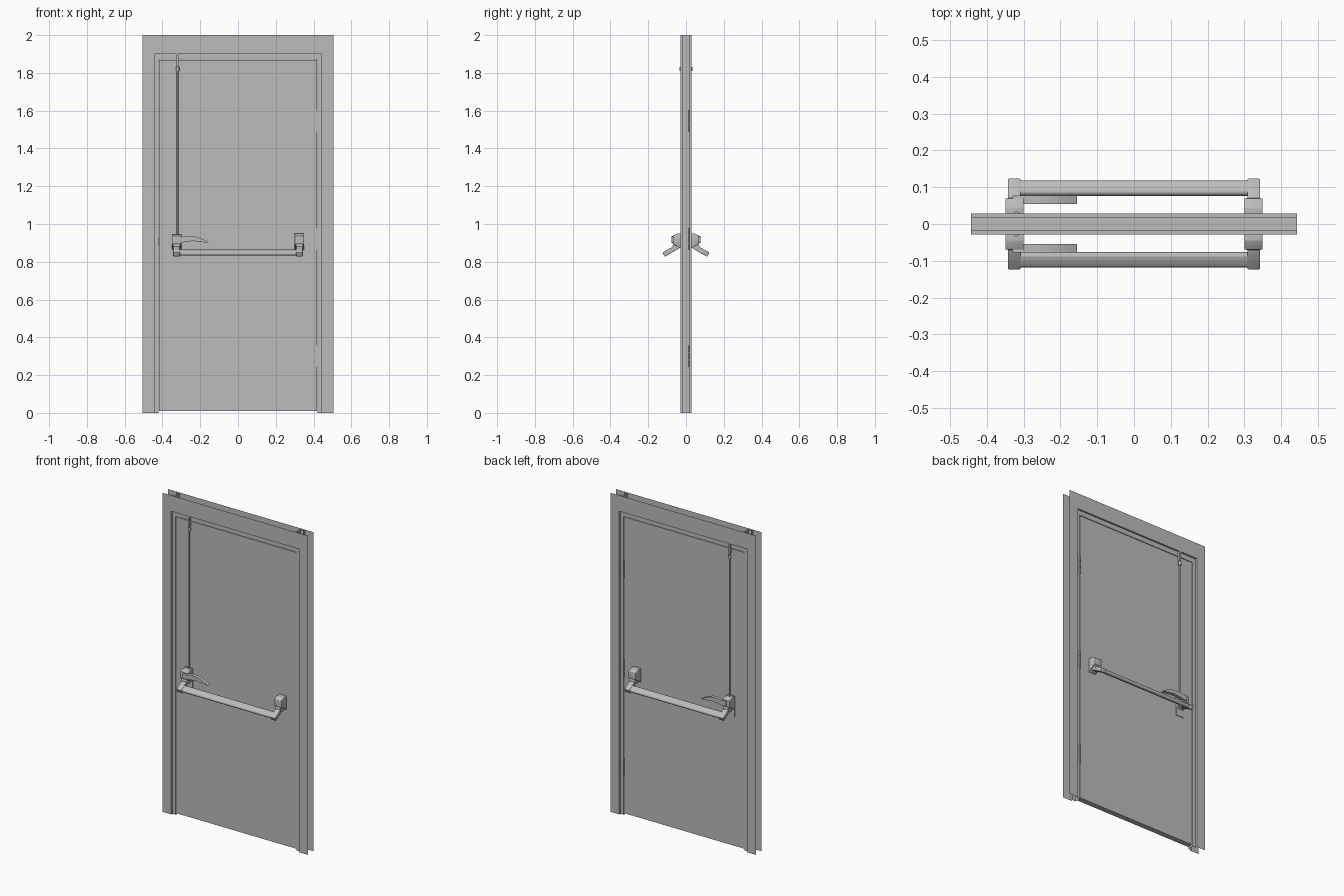
import bpy, bmesh, math
from mathutils import Vector

if "Cube" in bpy.data.objects:
    bpy.data.objects.remove(bpy.data.objects["Cube"])

grey = bpy.data.materials.new("steel_grey")
grey.diffuse_color = (0.5, 0.5, 0.5, 1)
grey.use_nodes = True
grey.node_tree.nodes["Principled BSDF"].inputs["Base Color"].default_value = grey.diffuse_color


def finish(name, bm, smooth=False):
    me = bpy.data.meshes.new(name)
    bm.to_mesh(me)
    bm.free()
    me.materials.append(grey)
    ob = bpy.data.objects.new(name, me)
    bpy.context.collection.objects.link(ob)
    if smooth:
        bpy.context.view_layer.objects.active = ob
        ob.select_set(True)
        bpy.ops.object.shade_smooth_by_angle(angle=math.radians(35))
        ob.select_set(False)
    return ob


def prism(name, pts, axis, a, b, bevel=0.0, smooth=False):
    """Extrude a closed 2D outline along an axis from a to b."""
    def place(p, t):
        return {'X': (t, p[0], p[1]), 'Y': (p[0], t, p[1]), 'Z': (p[0], p[1], t)}[axis]
    bm = bmesh.new()
    lo = [bm.verts.new(place(p, a)) for p in pts]
    hi = [bm.verts.new(place(p, b)) for p in pts]
    bm.faces.new(lo)
    bm.faces.new(hi)
    for i in range(len(pts)):
        j = (i + 1) % len(pts)
        bm.faces.new((lo[i], lo[j], hi[j], hi[i]))
    bmesh.ops.recalc_face_normals(bm, faces=bm.faces)
    if bevel:
        bmesh.ops.bevel(bm, geom=bm.edges[:], offset=bevel, segments=2, affect='EDGES', profile=0.5)
    return finish(name, bm, smooth or bevel > 0)


def box(name, x, y, z, bevel=0.0):
    y = sorted(y)
    return prism(name, [(x[0], y[0]), (x[1], y[0]), (x[1], y[1]), (x[0], y[1])], 'Z', *z, bevel)


def rod(name, x, y, z0, z1, r, n=16):
    pts = [(x + r * math.cos(2 * math.pi * i / n), y + r * math.sin(2 * math.pi * i / n)) for i in range(n)]
    return prism(name, pts, 'Z', z0, z1, smooth=True)


# Folded sheet steel frame: face plate, rebate step, inner lining, mirrored front to back
OUT, MID, INN = 0.505, 0.443, 0.42
D, S = 0.029, 0.018
for side, sgn in (("left", -1), ("right", 1)):
    prof = [(OUT, -D), (MID, -D), (MID, -S), (INN, -S), (INN, S), (MID, S), (MID, D), (OUT, D)]
    bm = bmesh.new()
    rows = [[bm.verts.new((sgn * x, y, z)) for x, y in prof] for z in (0, 2)]
    for i in range(len(prof) - 1):
        f = [rows[0][i], rows[0][i + 1], rows[1][i + 1], rows[1][i]]
        bm.faces.new(f if sgn < 0 else f[::-1])
    finish("frame_jamb_" + side, bm)

prof = [(-D, 2.0), (-D, 1.9), (-S, 1.9), (-S, 1.87), (S, 1.87), (S, 1.9), (D, 1.9), (D, 2.0)]
bm = bmesh.new()
rows = [[bm.verts.new((x, y, z)) for y, z in prof] for x in (-MID, MID)]
for i in range(len(prof) - 1):
    bm.faces.new((rows[0][i], rows[0][i + 1], rows[1][i + 1], rows[1][i]))
finish("frame_head", bm)

# Door leaf
box("door_leaf", (-0.417, 0.417), (-0.017, 0.017), (0.01, 1.867))

# Hinges on the back right edge, each with three knuckles
for k, zc in enumerate((0.30, 0.92, 1.545)):
    for j in (-1, 0, 1):
        rod(f"hinge_{k}_knuckle_{j + 1}", 0.4185, 0.019, zc + j * 0.04 - 0.018, zc + j * 0.04 + 0.018, 0.005, 12)
    box(f"hinge_{k}_leaf", (0.417, 0.42), (-0.016, 0.016), (zc - 0.058, zc + 0.058))

# Latch bolt in the gap
box("latch_bolt", (-0.42, -0.416), (-0.008, 0.008), (0.89, 0.925))

# Panic hardware on both faces
for face, s in (("front", -1), ("back", 1)):
    # vertical locking rod, guide collar and top sleeve
    rod("locking_rod_" + face, -0.32, s * 0.025, 0.93, 1.87, 0.005)
    rod("rod_collar_" + face, -0.32, s * 0.025, 1.81, 1.83, 0.009)
    box("rod_top_guide_" + face, (-0.326, -0.314), (s * 0.017, s * 0.03), (1.84, 1.9))

    # thin back plate of the lock case
    box("lock_plate_" + face, (-0.352, -0.30), (s * 0.016, s * 0.021), (0.82, 0.95))

    for side, c in (("left", -0.325), ("right", 0.325)):
        # bracket housing with sloping top and underside
        top = 0.95 if side == "right" else 0.945
        prof = [(s * 0.016, 0.862), (s * 0.016, top), (s * 0.045, top), (s * 0.07, 0.937), (s * 0.07, 0.895), (s * 0.05, 0.885)]
        prism(f"bracket_{side}_{face}", prof, 'X', c - 0.025, c + 0.025, 0.002)
        # pivot hub
        n = 16
        prof = [(s * 0.052 + 0.019 * math.cos(2 * math.pi * i / n), 0.882 + 0.019 * math.sin(2 * math.pi * i / n)) for i in range(n)]
        prism(f"pivot_hub_{side}_{face}", prof, 'X', c - 0.019, c + 0.019, smooth=True)

        # sloping arm, outlined along its own direction
        d = Vector((s * math.cos(math.radians(30)), -0.5))
        w = Vector((s * 0.5, math.cos(math.radians(30)))) * 0.0125
        p0 = Vector((s * 0.045, 0.880))
        p1 = Vector((s * 0.118, 0.8375))
        prof = [p0 - w, p1 - w, p1 + w, p0 + w]
        ax = (-0.343, -0.308) if side == "left" else (0.308, 0.343)
        prism(f"arm_{side}_{face}", prof, 'X', *ax, 0.003)

    # push bar: flattened oval section tilted with the arms
    prof = []
    mid = p1 - d * 0.024
    for i in range(20):
        a = 2 * math.pi * i / 20
        u = 0.011 * math.cos(a) + (0.011 if math.cos(a) > 0 else -0.011)
        prof.append(mid + d * u + w * (math.sin(a) * 0.9))
    prism("push_bar_" + face, prof, 'X', -0.31, 0.31, smooth=True)

    # curved lever handle
    up = [(-0.33, 0.934), (-0.30, 0.932), (-0.265, 0.936), (-0.23, 0.934), (-0.20, 0.925), (-0.175, 0.914), (-0.155, 0.902)]
    low = [(-0.17, 0.901), (-0.20, 0.906), (-0.24, 0.910), (-0.28, 0.905), (-0.31, 0.900), (-0.33, 0.902)]
    prism("lever_" + face, up + low, 'Y', s * 0.055, s * 0.077, smooth=True)
